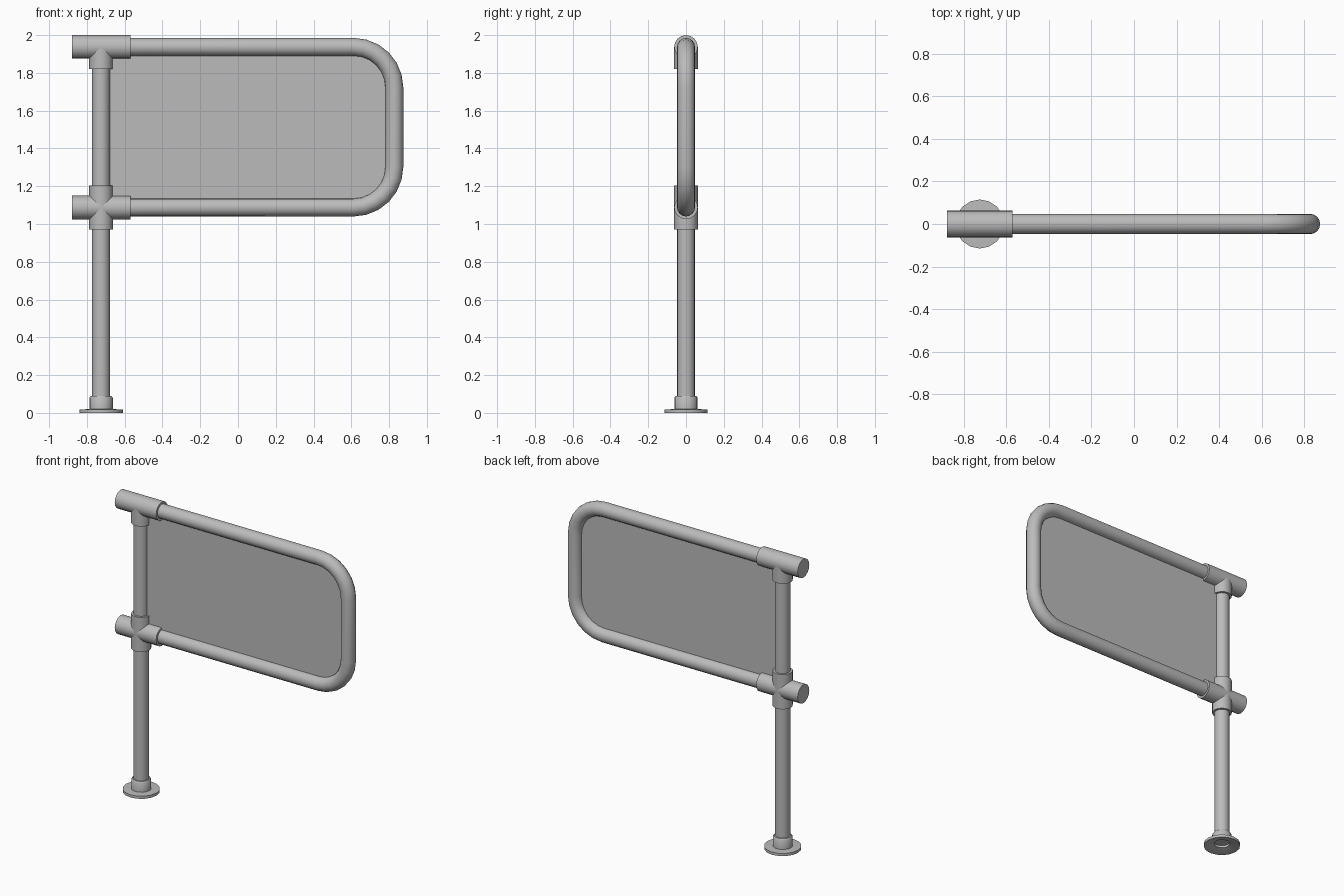
import bpy
import bmesh
from math import pi, sin, cos
from mathutils import Vector

cube = bpy.data.objects.get("Cube")
if cube:
    bpy.data.objects.remove(cube)

POST_X = -0.725
TOP_Z, LOW_Z = 1.9375, 1.0875
PIPE_R, FIT_R = 0.0475, 0.0625
END_X, BEND_R = 0.8275, 0.215


def make_material(name, value):
    mat = bpy.data.materials.new(name)
    mat.use_nodes = True
    colour = (value, value, value, 1)
    mat.diffuse_color = colour
    mat.node_tree.nodes["Principled BSDF"].inputs["Base Color"].default_value = colour
    return mat


steel = make_material("steel_grey", 0.5)
sheet = make_material("panel_grey", 0.5)


def finish(bm, name, mat, smooth=True):
    bmesh.ops.recalc_face_normals(bm, faces=bm.faces)
    mesh = bpy.data.meshes.new(name)
    bm.to_mesh(mesh)
    bm.free()
    mesh.materials.append(mat)
    obj = bpy.data.objects.new(name, mesh)
    bpy.context.collection.objects.link(obj)
    if smooth:
        bpy.ops.object.select_all(action='DESELECT')
        obj.select_set(True)
        bpy.context.view_layer.objects.active = obj
        bpy.ops.object.shade_smooth_by_angle(angle=pi / 5)
    return obj


def tube(name, path, radius, sides=16):
    """Round capped tube along a path lying in the XZ plane."""
    bm = bmesh.new()
    rings = []
    for i, p in enumerate(path):
        before = (p - path[i - 1]).normalized() if i else Vector()
        after = (path[i + 1] - p).normalized() if i + 1 < len(path) else Vector()
        tangent = (before + after).normalized()
        across = Vector((0, 1, 0))
        up = tangent.cross(across)
        rings.append([bm.verts.new(p + radius * (cos(a) * up + sin(a) * across))
                      for a in (2 * pi * k / sides for k in range(sides))])
    for a, b in zip(rings, rings[1:]):
        for k in range(sides):
            n = (k + 1) % sides
            bm.faces.new((a[k], a[n], b[n], b[k]))
    bm.faces.new(rings[0])
    bm.faces.new(rings[-1])
    return finish(bm, name, steel)


def lathe(name, profile, sides=16):
    """Spin a radius/height profile about the post axis."""
    bm = bmesh.new()
    verts = [bm.verts.new((POST_X + r, 0, z)) for r, z in profile]
    edges = [bm.edges.new(pair) for pair in zip(verts, verts[1:])]
    bmesh.ops.spin(bm, geom=verts + edges, cent=(POST_X, 0, 0), axis=(0, 0, 1),
                   angle=2 * pi, steps=sides, use_merge=True)
    bmesh.ops.remove_doubles(bm, verts=bm.verts, dist=0.0001)
    return finish(bm, name, steel)


def point(x, z):
    return Vector((x, 0, z))


def bend(cx, cz, start, steps=6):
    """Quarter bend turning clockwise from the start angle."""
    return [point(cx + BEND_R * cos(a), cz + BEND_R * sin(a))
            for a in (start - pi / 2 * i / steps for i in range(steps + 1))]


# Upright post and looped rail
tube("post", [point(POST_X, 0.03), point(POST_X, TOP_Z)], PIPE_R)
bends = (bend(END_X - BEND_R, TOP_Z - BEND_R, pi / 2)
         + bend(END_X - BEND_R, LOW_Z + BEND_R, 0))
loop = [point(POST_X, TOP_Z)] + bends + [point(POST_X, LOW_Z)]
tube("rail_loop", loop, PIPE_R)

# Tee and cross fittings
for label, z in (("tee", TOP_Z), ("cross", LOW_Z)):
    tube(label + "_sleeve", [point(-0.88, z), point(-0.57, z)], FIT_R)
tube("tee_socket", [point(POST_X, 1.82), point(POST_X, TOP_Z)], FIT_R)
tube("cross_socket", [point(POST_X, 0.97), point(POST_X, 1.205)], FIT_R)

# Floor flange with a dished underside
lathe("floor_flange", [(0.047, 0.09), (0.055, 0.09), (0.062, 0.08), (0.062, 0.02),
                       (0.115, 0.018), (0.115, 0.0), (0.108, 0.0),
                       (0.05, 0.016), (0.047, 0.05), (0.047, 0.09)])

# Infill panel following the centreline of the frame
bm = bmesh.new()
front = bm.faces.new([bm.verts.new(p + Vector((0, -0.003, 0))) for p in loop])
extruded = bmesh.ops.extrude_face_region(bm, geom=[front], use_keep_orig=True)
back = [v for v in extruded["geom"] if isinstance(v, bmesh.types.BMVert)]
bmesh.ops.translate(bm, verts=back, vec=(0, 0.006, 0))
finish(bm, "infill_panel", sheet, smooth=False)
